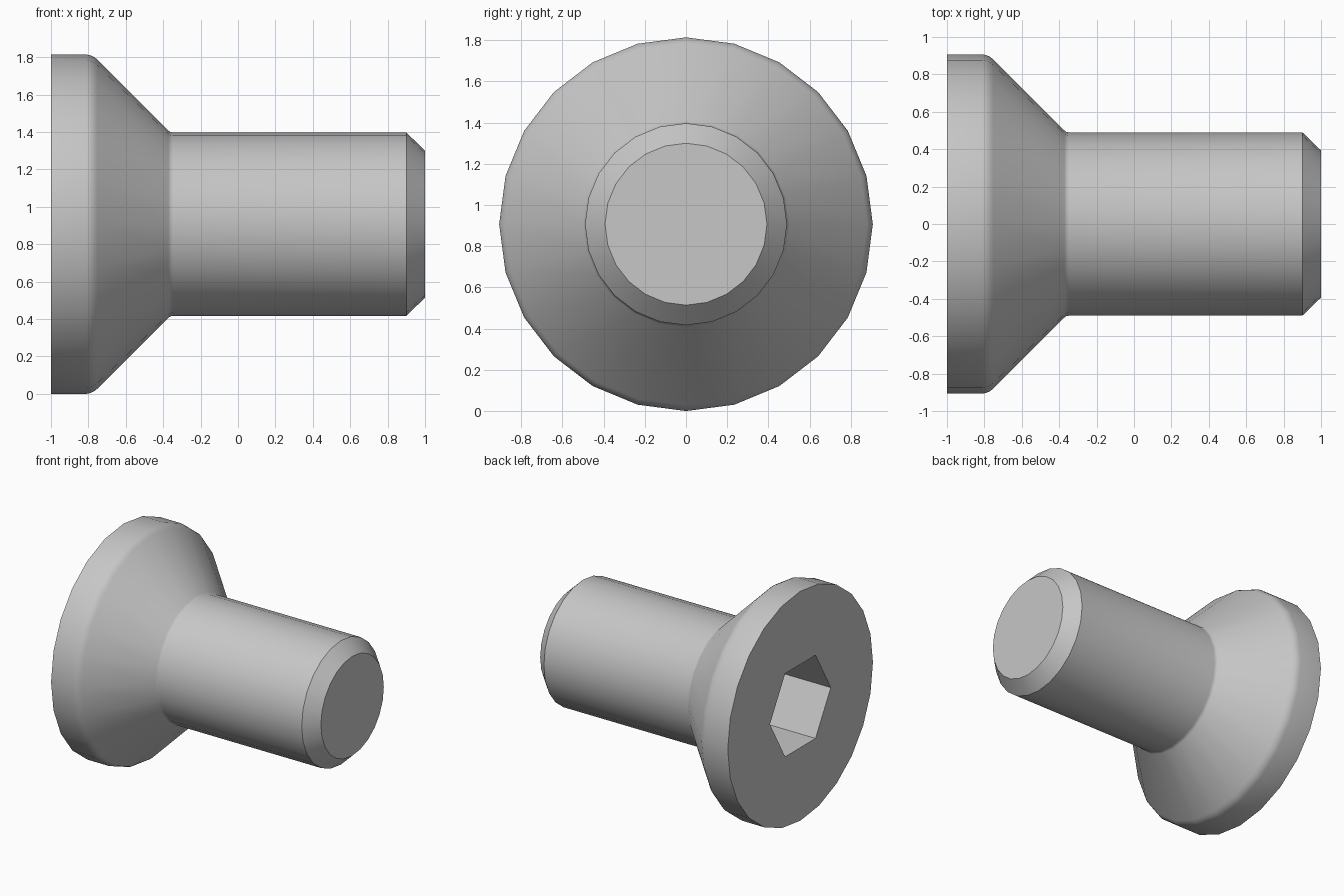
import bpy, bmesh
from math import sin, cos, tau, radians

cube = bpy.data.objects.get("Cube")
if cube:
    bpy.data.objects.remove(cube, do_unlink=True)

SIDES = 24
AXIS_Z = 0.907

# Plain grey metal
metal = bpy.data.materials.new("grey_metal")
metal.use_nodes = True
grey = (0.57, 0.57, 0.57, 1)
metal.diffuse_color = grey
metal.node_tree.nodes["Principled BSDF"].inputs["Base Color"].default_value = grey

bm = bmesh.new()


def ring(x, radius, sides):
    """Polygon around the screw axis, with a corner on the y axis."""
    return [bm.verts.new((x, radius * cos(tau * i / sides),
                          AXIS_Z + radius * sin(tau * i / sides)))
            for i in range(sides)]


def loft(rings):
    for a, b in zip(rings, rings[1:]):
        n = len(a)
        for i in range(n):
            j = (i + 1) % n
            bm.faces.new((a[i], a[j], b[j], b[i]))


def loop_edges(loop):
    return [bm.edges.get((loop[i - 1], loop[i])) for i in range(len(loop))]


# Countersunk head with rounded rim, shank and chamfered tip
profile = [(-1, 0.907), (-0.81, 0.907), (-0.79, 0.903), (-0.77, 0.894),
           (-0.752, 0.88), (-0.372, 0.5), (-0.362, 0.493), (-0.348, 0.49),
           (0.9, 0.49), (1, 0.393)]
body = [ring(x, r, SIDES) for x, r in profile]
loft(body)
bm.faces.new(body[-1])

# Hexagonal drive socket
socket = [ring(x, 0.38, 6) for x in (-1, -0.55)]
loft(socket)
bm.faces.new(socket[-1])

# Flat head face around the socket
bmesh.ops.triangle_fill(bm, use_beauty=True, use_dissolve=False,
                        edges=loop_edges(body[0]) + loop_edges(socket[0]))
bmesh.ops.recalc_face_normals(bm, faces=bm.faces[:])

mesh = bpy.data.meshes.new("countersunk_screw")
bm.to_mesh(mesh)
bm.free()
mesh.materials.append(metal)
screw = bpy.data.objects.new("countersunk_screw", mesh)
bpy.context.collection.objects.link(screw)

bpy.ops.object.select_all(action="DESELECT")
screw.select_set(True)
bpy.context.view_layer.objects.active = screw
bpy.ops.object.shade_smooth_by_angle(angle=radians(30))
